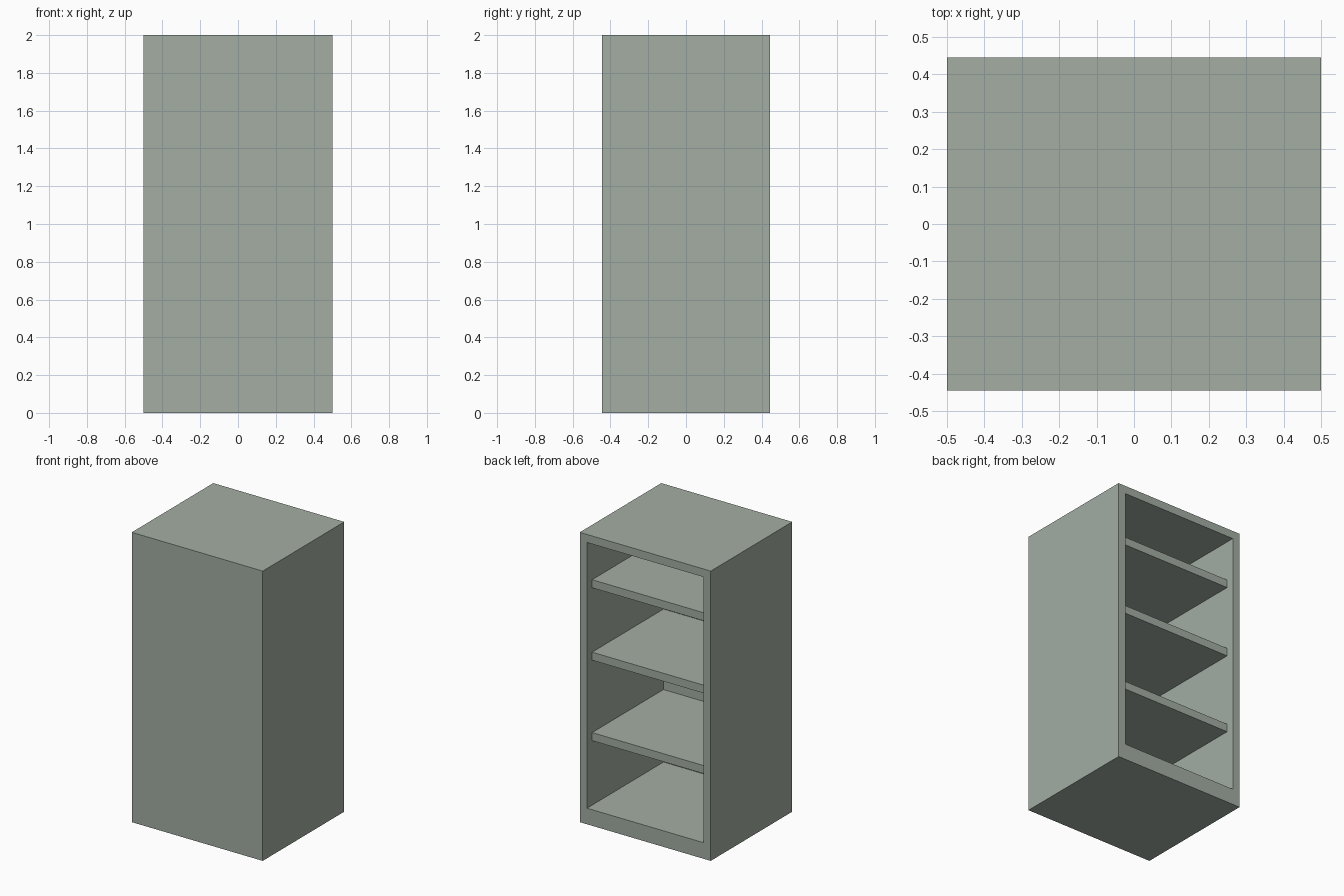
import bpy
import bmesh
from mathutils import Vector

default = bpy.data.objects.get("Cube")
if default:
    bpy.data.objects.remove(default, do_unlink=True)

# Overall size and board thicknesses
W, D, H = 1.0, 0.889, 2.0
T = 0.0556
BASE = 0.111

# Single painted finish
paint = bpy.data.materials.new("grey_green_paint")
paint.use_nodes = True
colour = (0.366, 0.423, 0.371, 1.0)
paint.diffuse_color = colour
paint.node_tree.nodes["Principled BSDF"].inputs["Base Color"].default_value = colour


def box_bmesh(low, high):
    bm = bmesh.new()
    low, high = Vector(low), Vector(high)
    bmesh.ops.create_cube(bm, size=1.0)
    for v in bm.verts:
        v.co = (low + high) / 2 + v.co * (high - low)
    return bm


def add_object(name, bm):
    bmesh.ops.recalc_face_normals(bm, faces=bm.faces)
    mesh = bpy.data.meshes.new(name)
    bm.to_mesh(mesh)
    bm.free()
    mesh.materials.append(paint)
    obj = bpy.data.objects.new(name, mesh)
    bpy.context.collection.objects.link(obj)
    return obj


# Cabinet body: a box hollowed out through its back face
bm = box_bmesh((-W / 2, -D / 2, 0), (W / 2, D / 2, H))
bm.faces.ensure_lookup_table()
opening = max(bm.faces, key=lambda f: f.calc_center_median().y)

# Back rim, with a thicker board at the bottom
opening = bmesh.ops.extrude_discrete_faces(bm, faces=[opening])["faces"][0]
for v in opening.verts:
    v.co.x += -T if v.co.x > 0 else T
    v.co.z = H - T if v.co.z > H / 2 else BASE

# Cavity reaching to the closed front panel
opening = bmesh.ops.extrude_discrete_faces(bm, faces=[opening])["faces"][0]
for v in opening.verts:
    v.co.y = -D / 2 + T
add_object("cabinet_body", bm)

# Shelves, set back slightly from the open side
shelves = (("lower_shelf", 0.556), ("middle_shelf", 1.111), ("upper_shelf", 1.611))
for name, z in shelves:
    add_object(name, box_bmesh((-W / 2 + T, -D / 2 + T, z),
                               (W / 2 - T, D / 2 - T, z + T)))
